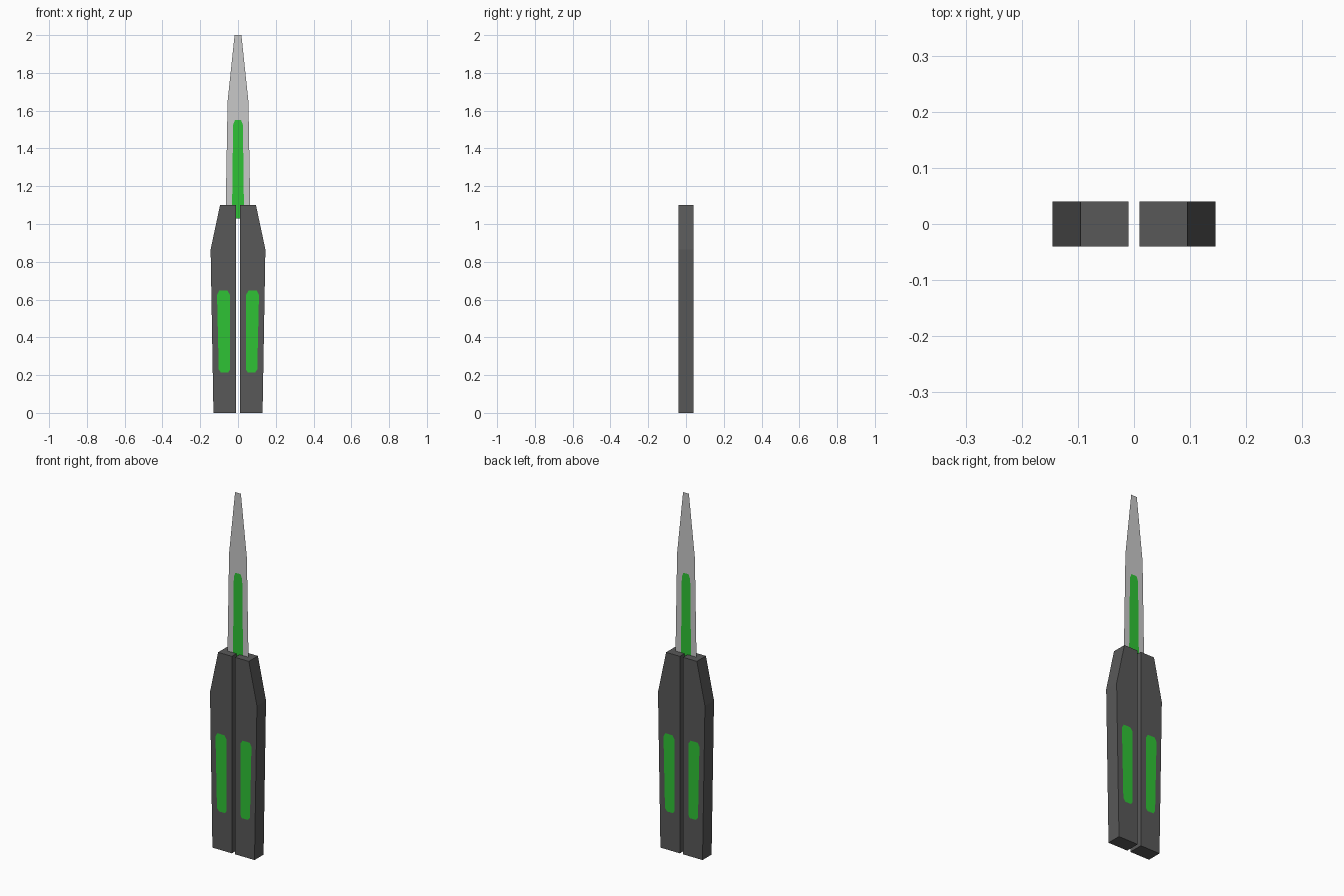
import bpy, bmesh

if "Cube" in bpy.data.objects:
    bpy.data.objects.remove(bpy.data.objects["Cube"])


def material(name, rgb):
    m = bpy.data.materials.new(name)
    m.diffuse_color = (*rgb, 1)
    m.use_nodes = True
    m.node_tree.nodes["Principled BSDF"].inputs["Base Color"].default_value = m.diffuse_color
    return m


DARK = material("dark grey grip", (0.098, 0.098, 0.098))
STEEL = material("light grey steel", (0.58, 0.58, 0.58))
GREEN = material("bright green", (0.028, 0.54, 0.035))


def finish(name, bm, mats):
    mesh = bpy.data.meshes.new(name)
    bm.to_mesh(mesh)
    bm.free()
    for m in mats:
        mesh.materials.append(m)
    obj = bpy.data.objects.new(name, mesh)
    bpy.context.collection.objects.link(obj)


def ring(bm, points, y):
    return [bm.verts.new((x, y, z)) for x, z in points]


def edges(bm, verts):
    return [bm.edges.new((a, b)) for a, b in zip(verts, verts[1:] + verts[:1])]


# Handle half: extruded outline with a green panel cut into front and back
OUTLINE = [(0.01, 0), (0.13, 0), (0.145, 0.865), (0.095, 1.1), (0.01, 1.1)]
PANEL = [(0.042, 0.23), (0.052, 0.213), (0.09, 0.213), (0.102, 0.23),
         (0.111, 0.625), (0.1, 0.647), (0.056, 0.647), (0.042, 0.625)]


def handle(name, side):
    bm = bmesh.new()
    rims = []
    for y in (-0.04, 0.04):
        outer = ring(bm, [(side * x, z) for x, z in OUTLINE], y)
        inner = ring(bm, [(side * x, z) for x, z in PANEL], y)
        bmesh.ops.triangle_fill(bm, use_beauty=True,
                                edges=edges(bm, outer) + edges(bm, inner))
        # Remove any fill inside the panel, then place the green face there
        inside = [f for f in bm.faces if all(v in inner for v in f.verts)
                  and abs(f.calc_center_median().x) > 0.042]
        bmesh.ops.delete(bm, geom=inside, context='FACES_ONLY')
        bm.faces.new(inner).material_index = 1
        rims.append(outer)
    a, b = rims
    for i in range(len(a)):
        j = (i + 1) % len(a)
        bm.faces.new((a[i], a[j], b[j], b[i]))
    bmesh.ops.recalc_face_normals(bm, faces=bm.faces[:])
    finish(name, bm, (DARK, GREEN))


handle("right_handle", 1)
handle("left_handle", -1)

# Blade: thin flat sheet with a green stripe running up from its base
BASE = 1.03
stripe_half = [(0.032, BASE), (0.026, 1.525), (0.016, 1.55)]
edge_half = [(0.066, BASE), (0.055, 1.65), (0.018, 2.0)]


def mirrored(points):
    return points + [(-x, z) for x, z in reversed(points)]


bm = bmesh.new()
stripe = ring(bm, mirrored(stripe_half), 0)
edge = ring(bm, mirrored(edge_half), 0)
bm.faces.new(stripe).material_index = 1
for i in range(len(edge) - 1):
    bm.faces.new((edge[i], edge[i + 1], stripe[i + 1], stripe[i]))
bmesh.ops.recalc_face_normals(bm, faces=bm.faces[:])
finish("blade", bm, (STEEL, GREEN))
